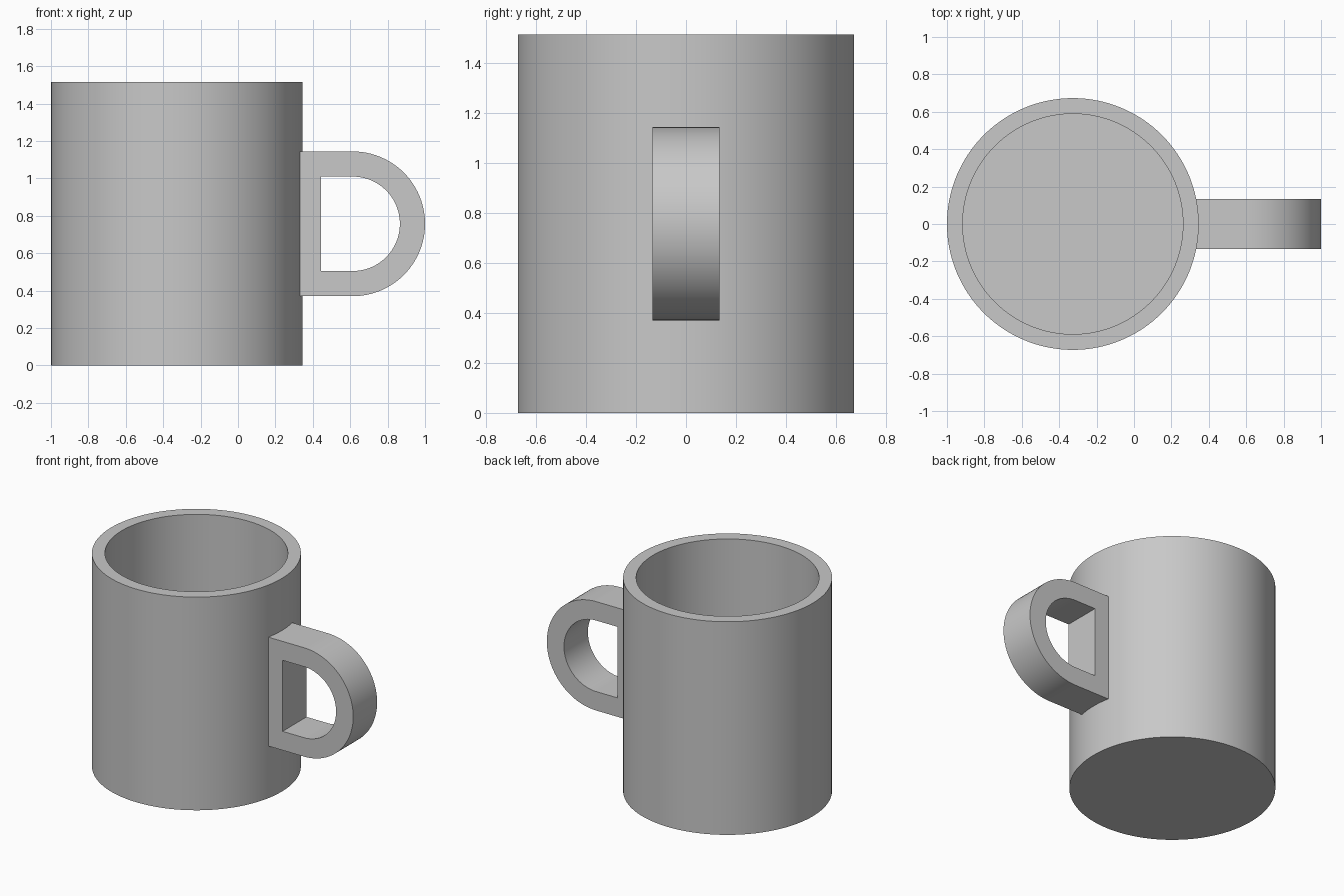
import bpy, bmesh, math
from mathutils import Vector

if "Cube" in bpy.data.objects:
    bpy.data.objects.remove(bpy.data.objects["Cube"], do_unlink=True)

GREY = 0.58
HEIGHT, RADIUS, WALL = 1.515, 0.673, 0.084
CUP_X = RADIUS - 1
ARC_X, ARC_Z = 0.613, HEIGHT / 2
HALF_WIDTH = 0.1345

ceramic = bpy.data.materials.new("light grey ceramic")
ceramic.use_nodes = True
color = (GREY, GREY, GREY, 1)
ceramic.diffuse_color = color
ceramic.node_tree.nodes["Principled BSDF"].inputs["Base Color"].default_value = color


def finish(name, bm):
    """Turn a bmesh into a smooth-shaded object that keeps its sharp edges."""
    bmesh.ops.remove_doubles(bm, verts=bm.verts, dist=1e-5)
    bmesh.ops.recalc_face_normals(bm, faces=bm.faces)
    mesh = bpy.data.meshes.new(name)
    bm.to_mesh(mesh)
    bm.free()
    mesh.materials.append(ceramic)
    obj = bpy.data.objects.new(name, mesh)
    bpy.context.collection.objects.link(obj)
    bpy.ops.object.select_all(action="DESELECT")
    obj.select_set(True)
    bpy.context.view_layer.objects.active = obj
    bpy.ops.object.shade_smooth_by_angle(angle=math.radians(30))
    return obj


# Cup body: wall and floor section spun round the axis
bm = bmesh.new()
section = [(0, 0), (RADIUS, 0), (RADIUS, HEIGHT),
           (RADIUS - WALL, HEIGHT), (RADIUS - WALL, WALL), (0, WALL)]
verts = [bm.verts.new((r, 0, z)) for r, z in section]
edges = [bm.edges.new(pair) for pair in zip(verts, verts[1:])]
bmesh.ops.spin(bm, geom=verts + edges, cent=(0, 0, 0), axis=(0, 0, 1),
               angle=math.tau, steps=128, use_duplicate=False)
cup = finish("cup_body", bm)
cup.location.x = CUP_X


# Handle: D-shaped frame, its back edge sunk into the cup wall
def d_outline(back_x, radius, steps=48):
    arc = [(ARC_X + radius * math.cos(a), ARC_Z + radius * math.sin(a))
           for a in (math.pi * (i / steps - 0.5) for i in range(steps + 1))]
    return [(back_x, ARC_Z - radius)] + arc + [(back_x, ARC_Z + radius)]


bm = bmesh.new()
outer, inner = [[bm.verts.new((x, -HALF_WIDTH, z)) for x, z in d_outline(*d)]
                for d in ((0.30, 0.387), (0.445, 0.2525))]
count = len(outer)
for i in range(count):
    j = (i + 1) % count
    bm.faces.new((outer[i], outer[j], inner[j], inner[i]))
front = bm.faces[:]
extruded = bmesh.ops.extrude_face_region(bm, geom=front, use_keep_orig=True)
moved = [g for g in extruded["geom"] if isinstance(g, bmesh.types.BMVert)]
bmesh.ops.translate(bm, verts=moved, vec=Vector((0, 2 * HALF_WIDTH, 0)))
finish("handle", bm)
